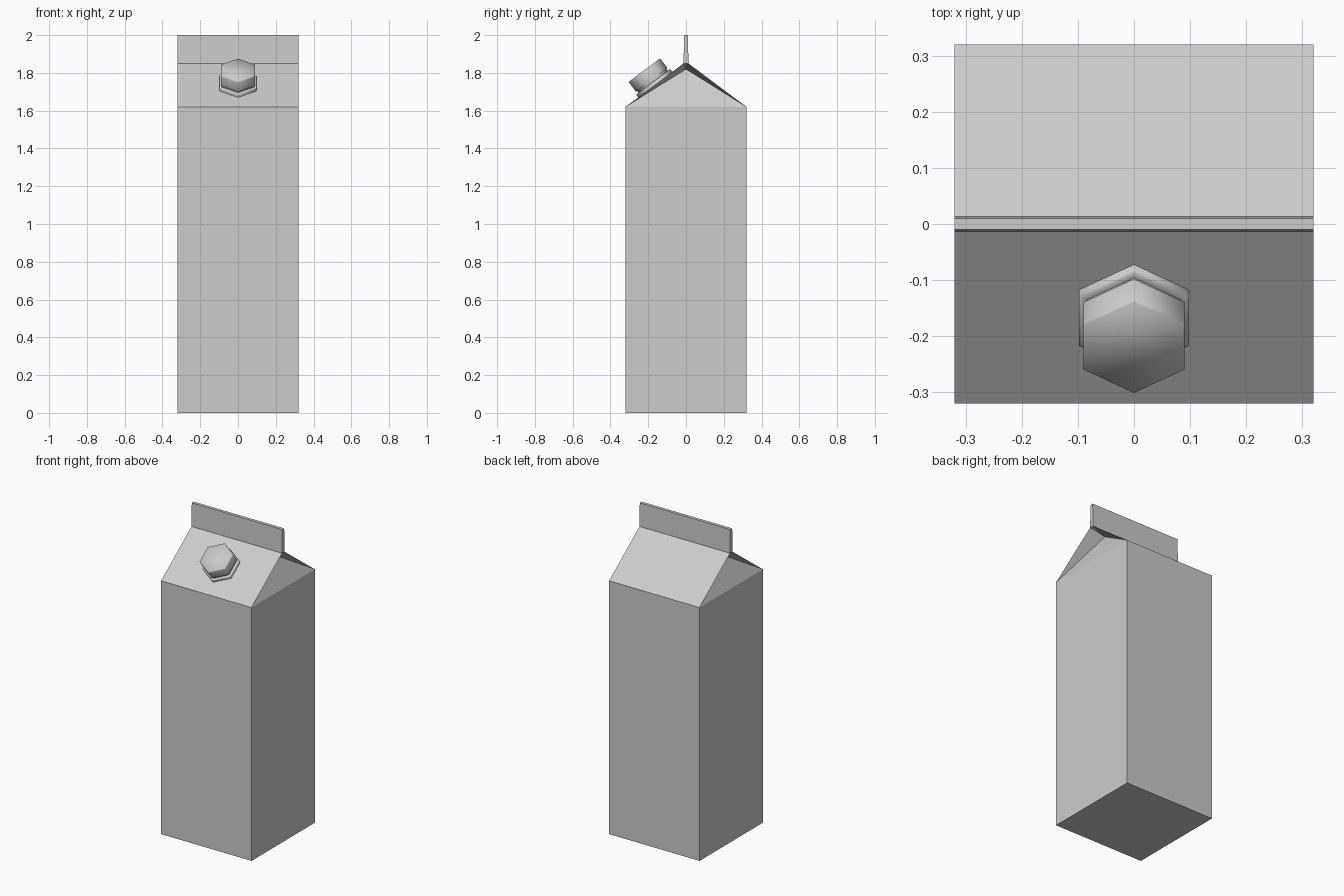
import bpy, bmesh, math
from mathutils import Matrix, Vector

if "Cube" in bpy.data.objects:
    bpy.data.objects.remove(bpy.data.objects["Cube"])

W, EAVE, RIDGE, TOP = 0.32, 1.62, 1.85, 2.0
SEAL = 0.013          # half thickness of the top seal at its foot
FOLD = Vector((0.22, 0, 1.82))   # inner point of the side gussets


def add_object(name, bm):
    bmesh.ops.recalc_face_normals(bm, faces=bm.faces[:])
    mesh = bpy.data.meshes.new(name)
    bm.to_mesh(mesh)
    bm.free()
    obj = bpy.data.objects.new(name, mesh)
    bpy.context.collection.objects.link(obj)
    return obj


# Carton: square body, sloping roof panels, gussets folded in at both ends
bm = bmesh.new()


def pair(y, z):
    return [bm.verts.new((s * W, y, z)) for s in (-1, 1)]


base_f, base_b = pair(-W, 0), pair(W, 0)
eave_f, eave_b = pair(-W, EAVE), pair(W, EAVE)
ridge_f, ridge_b = pair(-SEAL, RIDGE), pair(SEAL, RIDGE)
loop = [base_f, eave_f, ridge_f, ridge_b, eave_b, base_b]
for a, b in zip(loop, loop[1:] + loop[:1]):
    bm.faces.new((a[0], a[1], b[1], b[0]))
for i, s in enumerate((-1, 1)):
    p = bm.verts.new((s * FOLD.x, FOLD.y, FOLD.z))
    bm.faces.new((base_f[i], base_b[i], eave_b[i], eave_f[i]))
    rim = [eave_f[i], eave_b[i], ridge_b[i], ridge_f[i]]
    for a, b in zip(rim, rim[1:] + rim[:1]):
        bm.faces.new((a, b, p))
add_object("carton_body", bm)

# Top seal: thin upright fin, slightly tapered
bm = bmesh.new()
bmesh.ops.create_cube(bm, size=1)
for v in bm.verts:
    upper = v.co.z > 0
    v.co = (math.copysign(W, v.co.x),
            math.copysign(0.010 if upper else SEAL, v.co.y),
            TOP if upper else RIDGE)
add_object("top_seal", bm)


# Six-sided spout and screw cap, standing square to the front roof panel
tilt = math.atan2(RIDGE - EAVE, W - SEAL)
place = Matrix.Translation((0, -0.162, 1.737)) @ Matrix.Rotation(tilt, 4, 'X')


def hex_part(name, profile):
    bm = bmesh.new()
    rings = []
    for r, h in profile:
        angles = [math.radians(30 + 60 * k) for k in range(6)]
        rings.append([bm.verts.new((r * math.cos(a), r * math.sin(a), h)) for a in angles])
    for lo, hi in zip(rings, rings[1:]):
        for k in range(6):
            n = (k + 1) % 6
            bm.faces.new((lo[k], lo[n], hi[n], hi[k]))
    bm.faces.new(rings[0])
    bm.faces.new(rings[-1])
    obj = add_object(name, bm)
    obj.data.transform(place)
    bpy.ops.object.select_all(action='DESELECT')
    obj.select_set(True)
    bpy.context.view_layer.objects.active = obj
    bpy.ops.object.shade_smooth_by_angle(angle=math.radians(62))
    return obj


hex_part("spout_base", [(0.113, -0.01), (0.113, 0.016), (0.109, 0.02),
                        (0.097, 0.02), (0.097, 0.034)])
hex_part("screw_cap", [(0.104, 0.032), (0.104, 0.093), (0.101, 0.097)])
